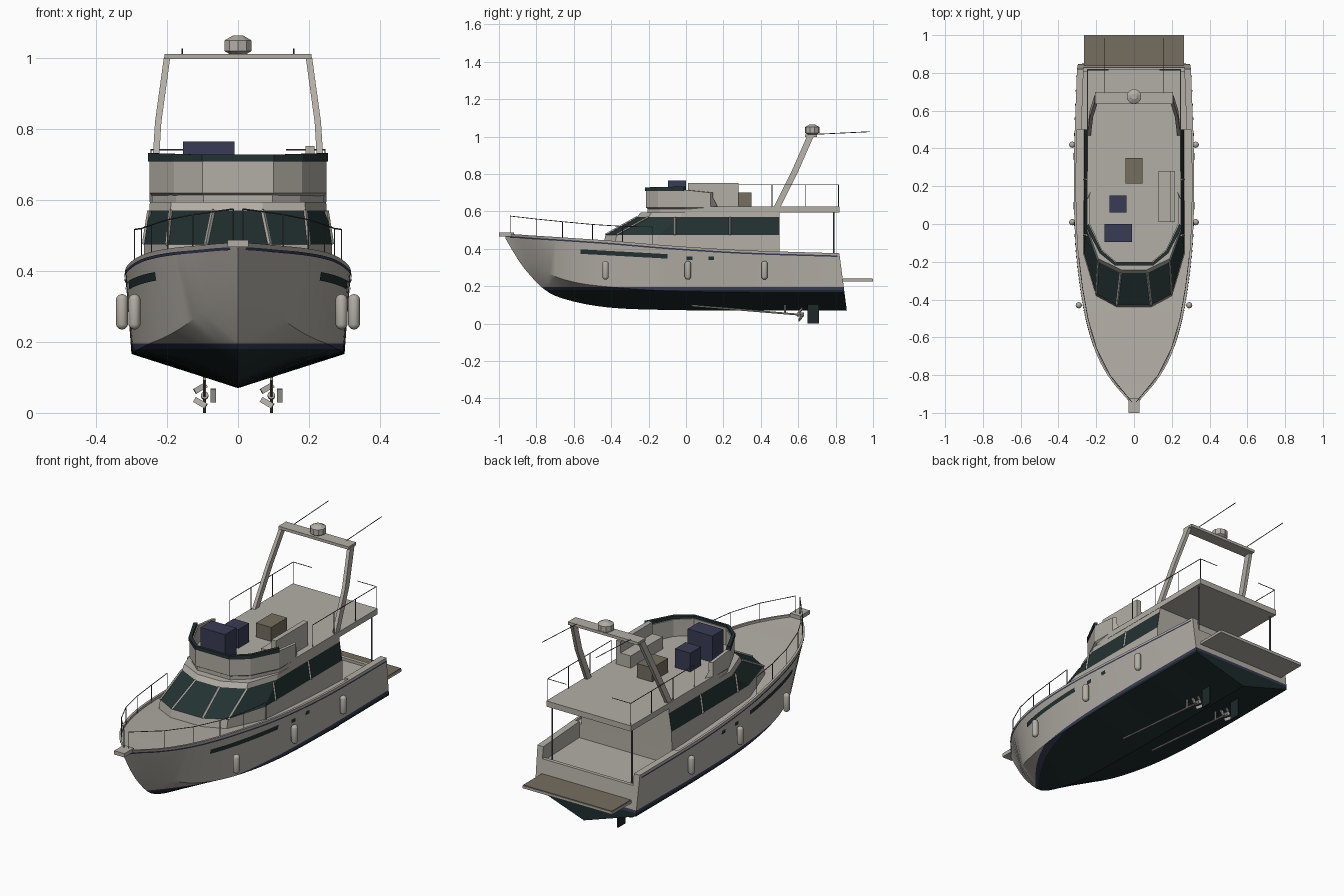
import bpy, bmesh, math
from mathutils import Vector, Matrix

cube = bpy.data.objects.get("Cube")
if cube:
    bpy.data.objects.remove(cube, do_unlink=True)


def material(name, r, g, b):
    m = bpy.data.materials.new(name)
    m.use_nodes = True
    m.diffuse_color = (r, g, b, 1)
    m.node_tree.nodes["Principled BSDF"].inputs["Base Color"].default_value = (r, g, b, 1)
    return m


WHITE = material("warm white", .45, .425, .38)
GLASS = material("dark glass", .017, .032, .032)
BOTTOM = material("bottom paint", .012, .022, .022)
NAVY = material("navy", .04, .045, .09)
TEAK = material("teak", .18, .155, .115)
STEEL = material("dark steel", .1, .1, .1)


def finish(name, bm, mats, smooth=False):
    bmesh.ops.recalc_face_normals(bm, faces=bm.faces)
    mesh = bpy.data.meshes.new(name)
    bm.to_mesh(mesh)
    bm.free()
    for m in mats:
        mesh.materials.append(m)
    obj = bpy.data.objects.new(name, mesh)
    bpy.context.collection.objects.link(obj)
    if smooth:
        bpy.ops.object.select_all(action="DESELECT")
        obj.select_set(True)
        bpy.context.view_layer.objects.active = obj
        bpy.ops.object.shade_smooth_by_angle(angle=math.radians(30))
    return obj


def loft_bm(rings):
    bm = bmesh.new()
    loops = [[bm.verts.new(p) for p in ring] for ring in rings]
    for a, b in zip(loops, loops[1:]):
        for i in range(len(a)):
            j = (i + 1) % len(a)
            bm.faces.new((a[i], a[j], b[j], b[i]))
    bm.faces.new(loops[0])
    bm.faces.new(loops[-1])
    return bm


def box(name, lo, hi, mat):
    lo, hi = Vector(lo), Vector(hi)
    bm = bmesh.new()
    bmesh.ops.create_cube(bm, size=1, matrix=Matrix.Translation((lo + hi) / 2) @ Matrix.Diagonal((*(hi - lo), 1)))
    return finish(name, bm, [mat])


def rods(name, segments, radius, mat, sides=6):
    bm = bmesh.new()
    for a, b in segments:
        a, b = Vector(a), Vector(b)
        turn = (b - a).to_track_quat("Z", "Y").to_matrix().to_4x4()
        bmesh.ops.create_cone(bm, cap_ends=True, segments=sides, radius1=radius, radius2=radius,
                              depth=(b - a).length, matrix=Matrix.Translation((a + b) / 2) @ turn)
    return finish(name, bm, [mat])


def path(points):
    return list(zip(points, points[1:]))


def both(half):
    """Mirror a half outline running from the centre aft into a full outline."""
    return [(-x, *rest) for x, *rest in reversed(half)] + list(half)


# Hull lines: y, sheer x, sheer z, chine x, chine z, keel z
LINES = [(-.965, .004, .48, .002, .465, .455), (-.9, .06, .477, .028, .41, .345),
         (-.84, .112, .472, .055, .345, .265), (-.74, .175, .466, .12, .27, .17),
         (-.6, .23, .457, .19, .222, .118), (-.4, .275, .443, .25, .195, .085),
         (-.1, .31, .418, .287, .175, .073), (.3, .318, .393, .3, .168, .07),
         (.82, .302, .376, .297, .165, .07)]


def lines(y):
    last = len(LINES) - 1
    i = max(k for k in range(last) if k == 0 or LINES[k][0] <= y)
    p, q = LINES[i], LINES[i + 1]
    before, after = LINES[max(i - 1, 0)], LINES[min(i + 2, last)]
    h = q[0] - p[0]
    t = (y - p[0]) / h
    out = []
    for c in range(1, 6):
        m0 = (q[c] - before[c]) / (q[0] - before[0]) * h
        m1 = (after[c] - p[c]) / (after[0] - p[0]) * h
        s = t * t * (3 - 2 * t)
        out.append(p[c] + (q[c] - p[c]) * s + m0 * t * (1 - t) ** 2 - m1 * t * t * (1 - t))
    return out


def hull_section(y, floor=None):
    sx, sz, cx, cz, kz = lines(y)
    lip = .012 if floor is None else .035
    inner = max(sx - lip, sx * .3)
    deck = sz - .012 if floor is None else floor
    half = [(sx, sz), (inner, sz), (inner, deck)]
    ring = [(0, kz), (cx, cz)] + half + [(-x, z) for x, z in reversed(half)] + [(-cx, cz)]
    rake = max(0, (y - .5) / .32) * .13
    return [(x, y + rake * (.376 - z), z) for x, z in ring]


# Hull with side decks, sunken cockpit and low transom
stations = [hull_section(-.965 + i * 1.465 / 44) for i in range(45)]
stations += [hull_section(y, z) for y, z in ((.501, .3), (.6, .3), (.7, .3), (.8, .3), (.801, .315), (.82, .315))]
bm = loft_bm(stations)
for level in (.18, .195):
    bmesh.ops.bisect_plane(bm, geom=bm.verts[:] + bm.edges[:] + bm.faces[:],
                           plane_co=(0, 0, level), plane_no=(0, 0, 1))
for f in bm.faces:
    z = f.calc_center_median().z
    f.material_index = 1 if z < .18 else 2 if z < .195 else 0
finish("hull", bm, [WHITE, BOTTOM, NAVY], True)


def hull_plate(name, y0, y1, span, mat, steps=30):
    """Thin plates following both topsides; span gives the low and high z at y."""
    bm = bmesh.new()
    for side in (-1, 1):
        rows = []
        for i in range(steps + 1):
            y = y0 + (y1 - y0) * i / steps
            sx, sz, cx, cz, _ = lines(y)
            rows.append([bm.verts.new((side * (cx + (sx - cx) * (z - cz) / (sz - cz) + .003), y, z))
                         for z in span(y)])
        for a, b in zip(rows, rows[1:]):
            bm.faces.new((a[0], a[1], b[1], b[0]))
    return finish(name, bm, [mat])


hull_plate("sheer_stripe", -.94, .81, lambda y: (lines(y)[1] - .02, lines(y)[1] - .012), NAVY, 40)
hull_plate("hull_window", -.565, -.1, lambda y: (.342 - y * .055, .366 - y * .055), GLASS, 14)
for y in (.02, .135):
    hull_plate("porthole", y - .016, y + .016, lambda y: (.34, .36), GLASS, 2)

# Bow pulpit and swim platform
box("bow_pulpit", (-.03, -1, .467), (.03, -.92, .487), WHITE)
box("swim_platform", (-.265, .835, .225), (.265, 1, .238), WHITE)
box("platform_planking", (-.262, .84, .238), (.262, .998, .242), TEAK)

# Deckhouse with a glazed band
LOW = [(.09, -.43), (.2, -.37), (.265, -.15), (.265, .5)]
HIGH = [(.07, -.26), (.19, -.2), (.25, -.03), (.25, .5)]


def house_ring(t, z):
    return both([(a + (c - a) * t, b + (d - b) * t, z) for (a, b), (c, d) in zip(LOW, HIGH)])


bm = loft_bm([house_ring(-.15, .36), house_ring(0, .475), house_ring(1, .57), house_ring(1.1, .595)])
bm.normal_update()
for f in bm.faces:
    c = f.calc_center_median()
    if .48 < c.z < .56 and c.y < .49:
        f.material_index = 1
finish("deckhouse", bm, [WHITE, GLASS])
bars = [((*a, .475), (*b, .57)) for a, b in zip(both(LOW), both(HIGH)) if abs(a[0]) < .22]
bars += [((s * .265, y, .475), (s * .25, y, .57)) for s in (-1, 1) for y in (-.06, .235)]
rods("window_mullions", bars, .006, WHITE, 4)

# Flybridge deck, coaming and wind deflector
RIM = [(.1, -.215, .715), (.18, -.15, .715), (.25, -.01, .715), (.25, .13, .7)]
floor = both([(x * .97, y + .01) for x, y, _ in RIM[:3]] + [(.25, .1), (.25, .82)])
finish("flybridge_deck", loft_bm([[(x, y, z) for x, y in floor] for z in (.595, .625)]), [WHITE])
finish("coaming", loft_bm([[(x * .88, y + .06, .585), (x, y, .62), (x, y, z), (x * .94, y + .014, z),
                            (x * .94, y + .014, .6)] for x, y, z in both(RIM)]), [WHITE])
finish("wind_deflector", loft_bm([[(x * 1.015, y - .004, z - .006), (x * 1.015, y - .004, z + .01 + abs(x) * .03),
                                   (x * .96, y + .01, z + .01 + abs(x) * .03), (x * .96, y + .01, z - .006)]
                                  for x, y, z in both(RIM[:3])]), [GLASS])

# Flybridge furniture
box("helm_console", (-.155, -.095, .62), (-.01, 0, .765), NAVY)
box("helm_seat", (-.13, .06, .62), (-.04, .15, .725), NAVY)
box("table", (-.045, .215, .62), (.045, .35, .7), TEAK)
box("settee_seat", (.13, .01, .62), (.215, .28, .69), WHITE)
box("settee_back", (.19, .01, .62), (.216, .28, .752), WHITE)

# Radar arch
for s, side in ((1, "left"), (-1, "right")):
    finish(side + "_arch_leg", loft_bm([[(s * (x + i), y + j, z) for i, j in
                                         ((-.009, -.018), (.009, -.018), (.009, .018), (-.009, .018))]
                                        for x, y, z in ((.238, .48, .61), (.225, .585, .82), (.2, .665, 1.002))]), [WHITE])
box("arch_top", (-.207, .635, .997), (.207, .7, 1.012), WHITE)
bm = bmesh.new()
for r1, r2, low, high in ((.022, .04, 1.01, 1.02), (.04, .04, 1.02, 1.05), (.04, .015, 1.05, 1.064)):
    bmesh.ops.create_cone(bm, cap_ends=True, segments=10, radius1=r1, radius2=r2, depth=high - low,
                          matrix=Matrix.Translation((0, .675, (low + high) / 2)))
finish("radar_dome", bm, [WHITE])
rods("antennas", [((s * .157, .69, 1.012), (s * .157, .985, 1.026)) for s in (-1, 1)], .002, STEEL)

# Railings and roof posts
rail, fly = [], []
for s in (-1, 1):
    tops = []
    for i, y in enumerate((-.94, -.8, -.66, -.5, -.34, -.18)):
        sx, sz = lines(y)[:2]
        top = (s * max(sx - .012, .012), y, (.575, .559, .545, .53, .52, .517)[i])
        tops.append(top)
        rail.append(((top[0], y, sz - .012), top))
    rail += path(tops)
    fly += path([(s * .245, .28, .742), (s * .245, .815, .742), (s * .135, .815, .742)])
    fly += [((s * .245, y, .62), (s * .245, y, .742)) for y in (.28, .46, .64, .815)]
rods("bow_rail", rail, .002, STEEL)
rods("flybridge_rail", fly, .002, STEEL)
rods("roof_posts", [((s * .235, .79, .3), (s * .235, .79, .6)) for s in (-1, 1)], .004, STEEL)

# Fenders
for s in (-1, 1):
    for x, y in ((.292, -.43), (.327, .01), (.327, .42)):
        bm = bmesh.new()
        bmesh.ops.create_uvsphere(bm, u_segments=12, v_segments=9, radius=.017)
        for v in bm.verts:
            v.co += Vector((s * x, y, .285 + math.copysign(.033, v.co.z)))
        finish("fender", bm, [WHITE], True)

# Running gear
for s, side in ((1, "left"), (-1, "right")):
    x = s * .094
    rods(side + "_shaft", [((x, .03, .096), (x, .63, .046))], .005, WHITE)
    rods(side + "_strut", [((x, .53, .055), (x, .53, .1))], .005, WHITE)
    rods(side + "_hub", [((x, .595, .05), (x, .63, .047))], .011, WHITE, 8)
    box(side + "_rudder", (x - .004, .65, 0), (x + .004, .71, .105), BOTTOM)
    bm = bmesh.new()
    for k in range(3):
        bmesh.ops.create_cube(bm, size=1, matrix=Matrix.Translation((x, .612, .049)) @
                              Matrix.Rotation(k * math.tau / 3, 4, "Y") @ Matrix.Translation((.024, 0, 0)) @
                              Matrix.Rotation(.4, 4, "X") @ Matrix.Diagonal((.016, .006, .04, 1)))
    finish(side + "_propeller", bm, [WHITE])
